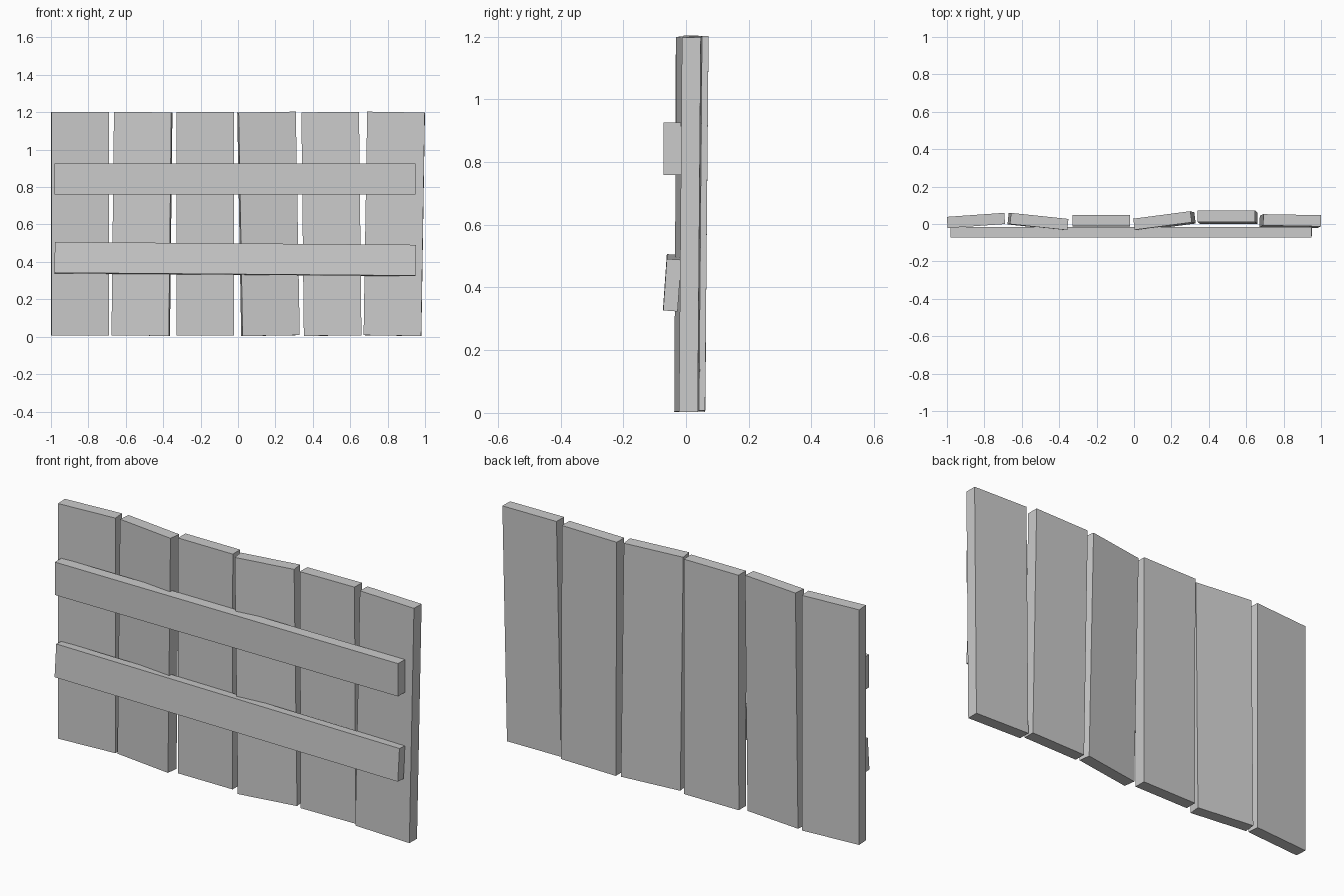
import bpy, bmesh
from math import atan2, radians
from mathutils import Euler, Matrix, Vector

cube = bpy.data.objects.get("Cube")
if cube:
    bpy.data.objects.remove(cube, do_unlink=True)

grey = bpy.data.materials.new("plain grey")
grey.use_nodes = True
colour = (0.6, 0.6, 0.6, 1)
grey.diffuse_color = colour
grey.node_tree.nodes["Principled BSDF"].inputs["Base Color"].default_value = colour


def board(name, size, centre, rotation):
    """A rectangular board, rotated about its own centre."""
    mesh = bpy.data.meshes.new(name)
    bm = bmesh.new()
    matrix = (Matrix.Translation(centre) @ Euler(rotation).to_matrix().to_4x4()
              @ Matrix.Diagonal((*size, 1)))
    bmesh.ops.create_cube(bm, size=1, matrix=matrix)
    bm.to_mesh(mesh)
    bm.free()
    mesh.materials.append(grey)
    obj = bpy.data.objects.new(name, mesh)
    bpy.context.collection.objects.link(obj)


# Upright planks: top x, bottom x, top y, bottom y, twist in degrees
HEIGHT = 1.195
planks = [
    (-0.845, -0.845, 0.019, 0.019, 4),
    (-0.507, -0.520, 0.014, 0.011, -6),
    (-0.175, -0.175, 0.018, 0.016, 0),
    (0.153, 0.173, 0.020, 0.011, 7.5),
    (0.493, 0.506, 0.042, 0.031, 0),
    (0.845, 0.826, 0.020, 0.010, -1),
]
for i, (xt, xb, yt, yb, twist) in enumerate(planks, 1):
    board(f"upright_plank_{i}", (0.308, 0.06, HEIGHT),
          Vector(((xt + xb) / 2, (yt + yb) / 2, 0.603)),
          (-atan2(yt - yb, HEIGHT), atan2(xt - xb, HEIGHT), radians(twist)))

# Cross rails on the front
board("upper_rail", (1.93, 0.055, 0.167), (-0.015, -0.044, 0.843), (0, 0, 0))
board("lower_rail", (1.93, 0.046, 0.165), (-0.015, -0.044, 0.415),
      (radians(-4), radians(0.45), 0))
